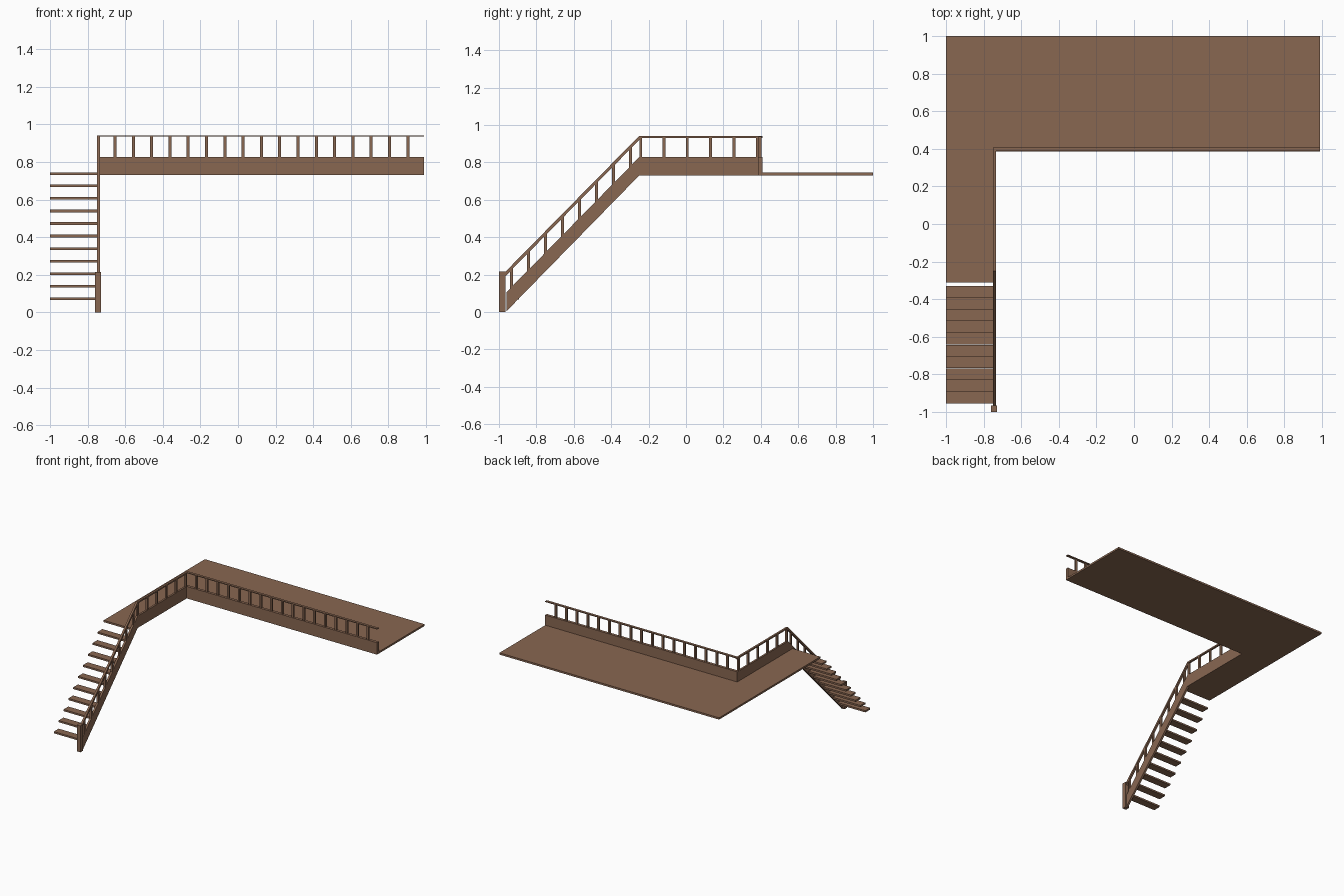
import bpy
import bmesh

cube = bpy.data.objects.get("Cube")
if cube:
    bpy.data.objects.remove(cube, do_unlink=True)

wood = bpy.data.materials.new("brown wood")
wood.use_nodes = True
COLOUR = (0.25, 0.136, 0.083, 1)
wood.diffuse_color = COLOUR
wood.node_tree.nodes["Principled BSDF"].inputs["Base Color"].default_value = COLOUR


def prism(name, outline, axis, low, high):
    """Extrude a flat outline along one axis from low to high."""
    bm = bmesh.new()

    def place(p, depth):
        co = list(p)
        co.insert("xyz".index(axis), depth)
        return bm.verts.new(co)

    face = bm.faces.new([place(p, low) for p in outline])
    new = bmesh.ops.extrude_face_region(bm, geom=[face])["geom"]
    for v in new:
        if isinstance(v, bmesh.types.BMVert):
            v.co["xyz".index(axis)] = high
    bmesh.ops.recalc_face_normals(bm, faces=bm.faces)
    mesh = bpy.data.meshes.new(name)
    bm.to_mesh(mesh)
    bm.free()
    mesh.materials.append(wood)
    obj = bpy.data.objects.new(name, mesh)
    bpy.context.collection.objects.link(obj)
    return obj


def box(name, x0, x1, y0, y1, z0, z1):
    return prism(name, [(x0, y0), (x1, y0), (x1, y1), (x0, y1)], "z", z0, z1)


def post(name, x, y, z0, z1, w=0.016):
    return box(name, x - w / 2, x + w / 2, y - w / 2, y + w / 2, z0, z1)


END = 0.99            # right-hand limit of the landing
SIDE = -0.75          # inner edge of the stair and walkway
OUT = SIDE + 0.016    # outer face of the stringer
FOOT, BEND, CORNER = -0.96, -0.25, 0.408
DECK, KERB, RAIL = 0.73, 0.828, 0.942
SLOPE = 1.02

# L-shaped deck
prism("deck", [(-1, -0.31), (SIDE, -0.31), (SIDE, 0.39), (END, 0.39),
               (END, 1), (-1, 1)], "z", DECK, 0.745)

# Open treads
for i in range(10):
    y, z = -0.955 + 0.0627 * i, 0.08 + 0.0667 * i
    box(f"tread_{i + 1}", -1, SIDE, y, y + 0.062, z - 0.014, z)

# Stringer running on into the walkway kerb
prism("stringer", [(FOOT, 0.004), (BEND, DECK), (CORNER, DECK), (CORNER, KERB),
                   (BEND, KERB), (FOOT, 0.106)], "x", SIDE, OUT)

# Landing kerb
box("landing_kerb", OUT, END, 0.385, CORNER, DECK, KERB)

# Handrails
prism("stair_handrail", [(FOOT - 0.005, 0.192), (BEND, RAIL - 0.022),
                         (BEND + 0.008, RAIL - 0.012), (CORNER, RAIL - 0.012),
                         (CORNER, RAIL), (BEND, RAIL), (FOOT - 0.005, 0.216)],
      "x", SIDE, OUT)
box("landing_handrail", OUT, END, 0.387, CORNER, RAIL - 0.007, RAIL)

# Newel post at the foot
box("newel_post", -0.76, -0.728, -1, -0.965, 0, 0.216)

# Balusters
mid = (SIDE + OUT) / 2
for i in range(8):
    y = -0.933 + 0.091 * i
    base = 0.09 + (y - FOOT) * SLOPE
    post(f"stair_baluster_{i + 1}", mid, y, base, base + 0.118, 0.015)
for i in range(6):
    post(f"walkway_baluster_{i + 1}", mid, BEND + 0.008 + 0.1245 * i,
         KERB - 0.01, RAIL - 0.005, 0.015)
for i in range(17):
    post(f"landing_baluster_{i + 1}", -0.654 + 0.0973 * i, 0.396,
         KERB - 0.01, RAIL - 0.003)
